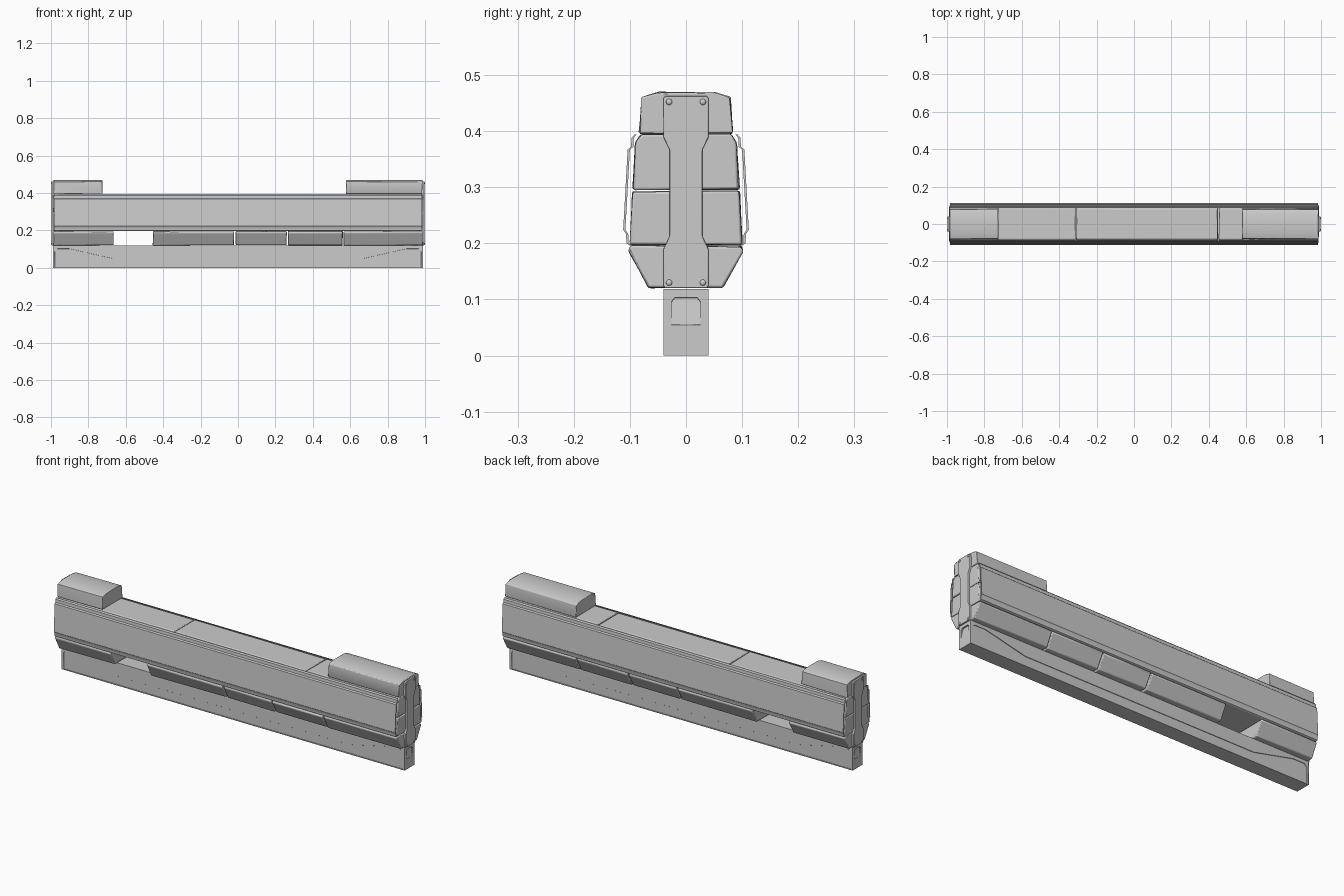
import bpy, bmesh, math, random
from mathutils import Vector

if "Cube" in bpy.data.objects:
    bpy.data.objects.remove(bpy.data.objects["Cube"])

random.seed(4)


def finish(ob, bevel=0.0, segs=2):
    """Optional edge bevel plus smooth shading with sharp edges."""
    if bevel:
        m = ob.modifiers.new("edge_bevel", 'BEVEL')
        m.width, m.segments, m.limit_method = bevel, segs, 'ANGLE'
        m.angle_limit = math.radians(25)
    bpy.ops.object.select_all(action='DESELECT')
    ob.select_set(True)
    bpy.context.view_layer.objects.active = ob
    bpy.ops.object.shade_smooth_by_angle(angle=math.radians(35))
    return ob


def prism(name, pts, a, b, axis='X', jitter=0.0):
    """Extrude a 2D profile from a to b. Axis X: pts are (y, z); axis Y: pts are (x, z)."""
    bm = bmesh.new()

    def place(p, t):
        v = Vector((t, p[0], p[1]) if axis == 'X' else (p[0], t, p[1]))
        return v + Vector([random.uniform(-jitter, jitter) for _ in range(3)])
    r0 = [bm.verts.new(place(p, a)) for p in pts]
    r1 = [bm.verts.new(place(p, b)) for p in pts]
    n = len(pts)
    bm.faces.new(r0)
    bm.faces.new(r1[::-1])
    for i in range(n):
        bm.faces.new((r0[i], r0[(i + 1) % n], r1[(i + 1) % n], r1[i]))
    bmesh.ops.recalc_face_normals(bm, faces=bm.faces)
    me = bpy.data.meshes.new(name)
    bm.to_mesh(me)
    bm.free()
    ob = bpy.data.objects.new(name, me)
    bpy.context.collection.objects.link(ob)
    return ob


def mirrored(pts):
    return pts + [(-u, v) for u, v in reversed(pts)]


def cut(ob, cutter):
    """Subtract a temporary cutter from a part."""
    m = ob.modifiers.new("cut", 'BOOLEAN')
    m.object, m.operation, m.solver = cutter, 'DIFFERENCE', 'EXACT'
    bpy.context.view_layer.objects.active = ob
    bpy.ops.object.modifier_apply(modifier=m.name)
    bpy.data.objects.remove(cutter)


# Base beam with shallow recessed panels on the sides and ends
base = prism("base_beam", [(-.04, 0), (.04, 0), (.04, .119), (-.04, .119)], -.99, .99)
side_recess = mirrored([(.98, .004), (.98, .088), (.965, .102), (.90, .102), (.67, .05)])
end_recess = mirrored([(.026, .055), (.026, .095), (.020, .103)])
for s in (-1, 1):
    cut(base, prism("side_cutter", side_recess, s * .037, s * .06, 'Y'))
    c = prism("end_cutter", end_recess, s * .982, s * 1.02)
    for v in c.data.vertices:
        if abs(v.co.x) < 1 and v.co.z < .06:
            v.co.x = s * .9895
    cut(base, c)
finish(base, .0015, 1)

# Courses of bevelled blocks: half profile, then x spans
courses = [
    ("lower_block", [(.066, .121), (.102, .187), (.098, .195)],
     [(-.987, -.665), (-.455, -.022), (-.013, .26), (.267, .56), (.565, .987)]),
    ("middle_block", [(.100, .197), (.095, .293)],
     [(-.987, -.40), (-.395, .12), (.125, .60), (.605, .987)]),
    ("upper_block", [(.095, .296), (.090, .380), (.080, .394)],
     [(-.987, -.312), (-.308, .448), (.454, .987)]),
    ("cap_block", [(.082, .396), (.083, .40), (.079, .460), (.050, .469)],
     [(-.985, -.725), (.578, .987)]),
]
for name, half, spans in courses:
    for i, (a, b) in enumerate(spans):
        finish(prism(f"{name}_{i + 1}", mirrored(half), a, b, jitter=.0015), .004)

# Folded side sheets standing off the blocks
outer = [(.092, .394), (.097, .388), (.098, .372), (.104, .367),
         (.112, .224), (.107, .217), (.106, .200), (.100, .196)]
inner = [(y - .004, z) for y, z in reversed(outer)]
for s, label in ((-1, "front"), (1, "back")):
    finish(prism(f"{label}_side_sheet", [(s * y, z) for y, z in outer + inner], -.985, .985))

# Waisted end straps with rivets
strap = mirrored([(.037, .120), (.040, .124), (.040, .190), (.029, .213),
                  (.029, .366), (.040, .389), (.040, .459), (.037, .463)])
for s, label in ((-1, "left"), (1, "right")):
    finish(prism(f"{label}_end_strap", strap, s * .98, s * .996), .0015)
    for i, (y, z) in enumerate([(-.03, .452), (.03, .452), (-.03, .130), (.03, .130)]):
        bpy.ops.mesh.primitive_uv_sphere_add(segments=16, ring_count=8, radius=.0055,
                                             location=(s * .996, y, z))
        rivet = bpy.context.object
        rivet.name = f"{label}_rivet_{i + 1}"
        rivet.scale.x = .7
        finish(rivet)
